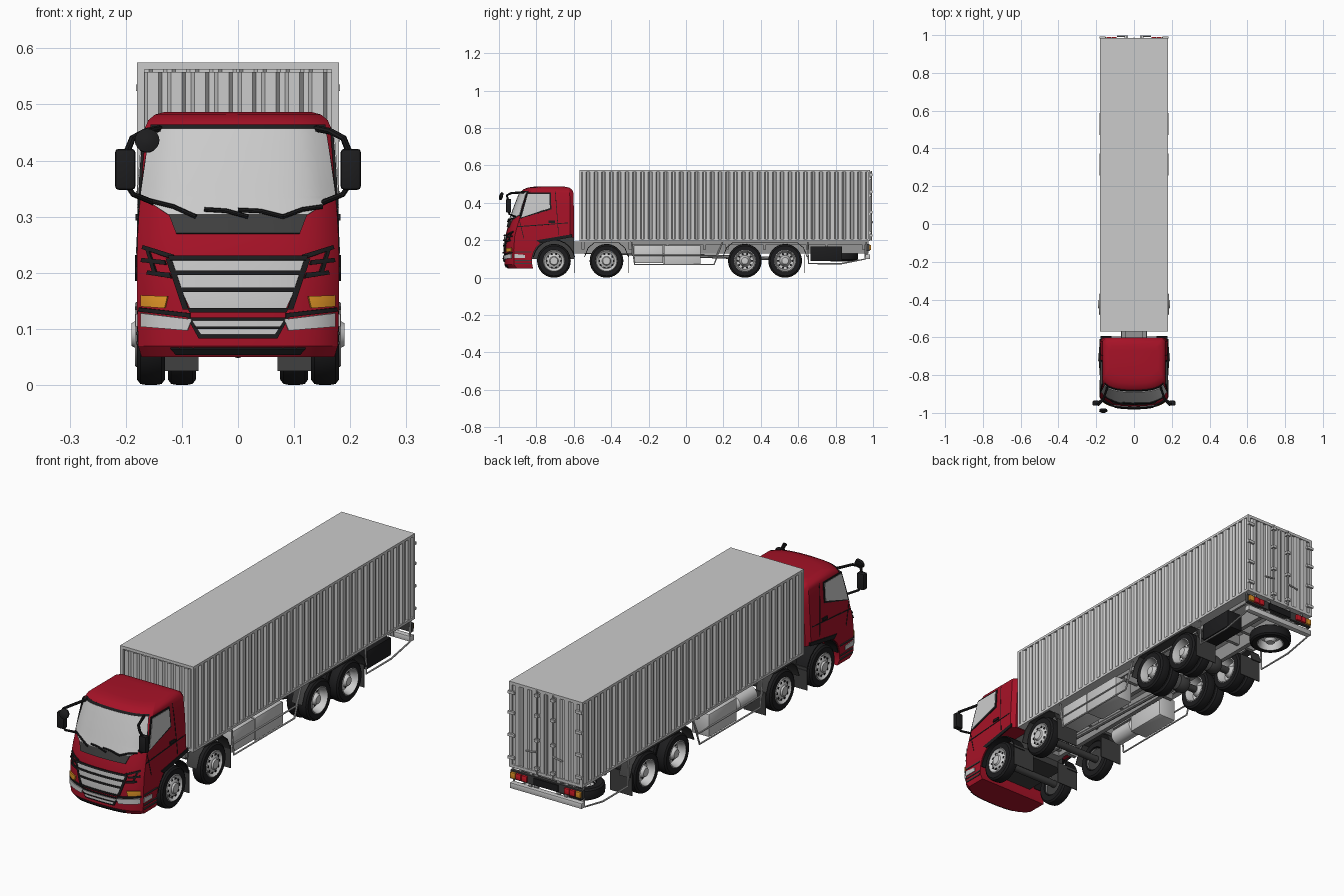
import bpy, bmesh, math
from mathutils import Vector, Matrix

if "Cube" in bpy.data.objects:
    bpy.data.objects.remove(bpy.data.objects["Cube"])

def mat(name, r, g, b):
    m = bpy.data.materials.new(name)
    m.diffuse_color = (r, g, b, 1)
    m.use_nodes = True
    m.node_tree.nodes["Principled BSDF"].inputs["Base Color"].default_value = m.diffuse_color
    return m

RED, BLACK = mat("red_paint", .38, .006, .02), mat("black", .012, .012, .013)
DARK, GLASS = mat("dark_grey", .05, .05, .05), mat("glass", .85, .86, .86)
AMBER, LAMP = mat("amber", .75, .3, .02), mat("red_lamp", .65, .01, .02)
CHASSIS = mat("chassis_grey", .3, .3, .3)

def finish(name, bm, m=None, solid=0):
    bmesh.ops.recalc_face_normals(bm, faces=bm.faces)
    me = bpy.data.meshes.new(name)
    bm.to_mesh(me)
    bm.free()
    o = bpy.data.objects.new(name, me)
    bpy.context.collection.objects.link(o)
    if m: me.materials.append(m)
    if solid:
        k = o.modifiers.new("solid", 'SOLIDIFY')
        k.thickness, k.offset = solid, 0
    return o

def box(name, x, y, z, m=None, bevel=0):
    bm = bmesh.new()
    bmesh.ops.create_cube(bm, size=1)
    for v in bm.verts:
        v.co = [(a + b) / 2 + c * abs(b - a) for c, (a, b) in zip(v.co, (x, y, z))]
    if bevel: bmesh.ops.bevel(bm, geom=bm.edges[:], offset=bevel, segments=2, profile=.5, affect='EDGES')
    return finish(name, bm, m)

def tube(name, pts, r, m=None):
    c = bpy.data.curves.new(name, 'CURVE')
    c.dimensions, c.bevel_depth, c.bevel_resolution, c.use_fill_caps = '3D', r, 2, True
    s = c.splines.new('POLY')
    s.points.add(len(pts) - 1)
    for p, q in zip(s.points, pts): p.co = (*q, 1)
    o = bpy.data.objects.new(name, c)
    bpy.context.collection.objects.link(o)
    if m: c.materials.append(m)
    return o

def lathe(name, prof, at, d=(1, 0, 0), m=None, n=40):
    # prof holds (axial, radius), spun about direction d
    bm = bmesh.new()
    rot = Vector((0, 0, 1)).rotation_difference(Vector(d)).to_matrix()
    rings = [[bm.verts.new(rot @ Vector((r * math.cos(i * math.tau / n), r * math.sin(i * math.tau / n), h)) + Vector(at))
              for i in range(n)] for h, r in prof]
    for a, b in zip(rings, rings[1:]):
        for i in range(n): bm.faces.new((a[i], a[i - 1], b[i - 1], b[i]))
    bmesh.ops.remove_doubles(bm, verts=bm.verts[:], dist=1e-5)
    return finish(name, bm, m)

def sheet(name, pts, d, m=None, solid=0):
    # open path swept along d
    bm = bmesh.new()
    rows = [(bm.verts.new(p), bm.verts.new(Vector(p) + Vector(d))) for p in pts]
    for a, b in zip(rows, rows[1:]): bm.faces.new((a[0], b[0], b[1], a[1]))
    return finish(name, bm, m, solid)

# Cab shell: stacked plan outlines (z, front y, back y, half width)
LEV = [(.05, -.955, -.605, .172), (.07, -.97, -.602, .178), (.15, -.971, -.6, .18), (.22, -.966, -.6, .18),
       (.265, -.955, -.6, .179), (.3, -.945, -.6, .177), (.38, -.916, -.6, .173), (.455, -.887, -.602, .167),
       (.472, -.87, -.61, .16), (.482, -.845, -.625, .148), (.487, -.81, -.65, .13)]

def level(z):
    z = min(max(z, LEV[0][0]), LEV[-1][0])
    for a, b in zip(LEV, LEV[1:]):
        if z <= b[0]:
            t = (z - a[0]) / (b[0] - a[0])
            return [p + (q - p) * t for p, q in zip(a, b)]

def front(x, z):
    _, yf, _, w = level(z)
    t = min(1, abs(x) / w)
    return yf + .02 * t**2 + .03 * t**6

bm = bmesh.new()
rings = []
for z, yf, yb, w in LEV:
    xs = [w * math.sin((i / 10 - 1) * math.pi / 2) for i in range(21)]
    pts = [(x, front(x, z)) for x in xs] + [(w, yb - .02), (w - .015, yb), (.015 - w, yb), (-w, yb - .02)]
    rings.append([bm.verts.new((x, y, z)) for x, y in pts])
for a, b in zip(rings, rings[1:]):
    for i in range(len(a)): bm.faces.new((a[i - 1], a[i], b[i], b[i - 1]))
bm.faces.new(rings[0]); bm.faces.new(rings[-1])
cab = finish("cab_shell", bm, RED)
cuts = [lathe("arch_cutter", [(-.3, 0), (-.3, .118), (.3, .118), (.3, 0)], (0, -.706, .09)),
        box("sill_cutter", (-.3, .3), (-.72, -.5), (-.1, .215))]
bpy.context.view_layer.objects.active = cab
for c in cuts:
    k = cab.modifiers.new("cut", 'BOOLEAN')
    k.operation, k.solver, k.object = 'DIFFERENCE', 'EXACT', c
    bpy.ops.object.modifier_apply(modifier=k.name)
    bpy.data.objects.remove(c)

def patch(name, q, m=None, side=0, off=.001, th=.006, n=14):
    # quad (a, z) projected on the cab front, or on a side when side is +-1
    bm = bmesh.new()
    k = 6
    c = [Vector(p) for p in q]
    g = []
    for j in range(k + 1):
        row = []
        for i in range(n + 1):
            a, z = c[0].lerp(c[1], i / n).lerp(c[3].lerp(c[2], i / n), j / k)
            row.append(bm.verts.new((side * (level(z)[3] + off), a, z) if side else (a, front(a, z) - off, z)))
        g.append(row)
    for j in range(k):
        for i in range(n): bm.faces.new((g[j][i], g[j][i + 1], g[j + 1][i + 1], g[j + 1][i]))
    return finish(name, bm, m, th)

def band(name, zt, wt, zb, wb, m=None, off=.001):
    patch(name, [(-wt, zt), (wt, zt), (wb, zb), (-wb, zb)], m, 0, off)

# Windscreen, cowl and grille
band("windscreen_seal", .463, .154, .33, .175, BLACK, 0)
band("windscreen", .456, .155, .335, .172, GLASS, .002)
band("windscreen_lower", .335, .172, .302, .122, GLASS, .002)
band("cowl", .304, .123, .27, .11, DARK, .003)
band("grille_panel", .222, .125, .135, .085, None, .003)
for i, (z, w) in enumerate([(.226, .125), (.2, .115), (.17, .105), (.133, .09)]):
    band(f"grille_bar_{i}", z + .004, w, z - .004, w - .004, BLACK, .007)
band("lower_grille_frame", .12, .09, .083, .07, BLACK, .002)
band("lower_grille", .115, .082, .09, .066, None, .005)
band("grille_split", .104, .078, .1, .074, BLACK, .008)
band("bumper_lip", .066, .12, .055, .11, BLACK, .001)
for s in (1, -1):
    def fp(name, q, m, off=.003): patch(name, [(s * a, z) for a, z in q], m, 0, off)
    fp("grille_chevron", [(.115, .232), (.168, .249), (.17, .242), (.11, .222)], BLACK)
    fp("grille_edge", [(.118, .225), (.128, .225), (.098, .135), (.088, .135)], BLACK, .005)
    fp("intake_upper", [(.13, .222), (.17, .226), (.172, .219), (.128, .214)], BLACK)
    fp("intake_lower", [(.122, .2), (.16, .204), (.162, .197), (.118, .19)], BLACK)
    fp("intake_post", [(.158, .24), (.163, .24), (.15, .195), (.143, .195)], BLACK)
    fp("turn_signal", [(.125, .158), (.172, .16), (.172, .14), (.13, .137)], AMBER)
    fp("bumper_line", [(.085, .128), (.175, .138), (.176, .131), (.085, .12)], BLACK)
    fp("headlight", [(.082, .117), (.172, .128), (.172, .104), (.09, .097)], GLASS, .004)
    # Side glass, door seams, handle, corner trim and steps
    def sp(name, q, m, off=.001): patch(name, q, m, s, off, .005)
    sp("side_window_seal", [(-.85, .455), (-.722, .455), (-.72, .365), (-.89, .315)], BLACK, 0)
    sp("side_window", [(-.845, .448), (-.73, .448), (-.728, .372), (-.88, .322)], GLASS, .002)
    sp("door_seam_rear", [(-.7, .46), (-.697, .46), (-.68, .23), (-.683, .23)], BLACK, -.001)
    sp("door_seam_front", [(-.893, .31), (-.89, .31), (-.865, .21), (-.868, .21)], BLACK, -.001)
    sp("door_crease", [(-.9, .275), (-.63, .295), (-.63, .291), (-.9, .27)], BLACK, -.001)
    sp("door_handle", [(-.735, .305), (-.7, .305), (-.7, .293), (-.735, .293)], BLACK, .003)
    sp("arch_trim", [(-.8, .2), (-.61, .232), (-.61, .217), (-.78, .185)], BLACK)
    sp("corner_lamp", [(-.918, .127), (-.86, .122), (-.86, .104), (-.918, .104)], GLASS)
    for z in (.14, .095, .078): sp("step", [(-.915, z), (-.825, z), (-.825, z - .006), (-.915, z - .006)], DARK)
    # Mirrors
    box("mirror", (s * .183, s * .219), (-.962, -.935), (.348, .421), BLACK, .006)
    tube("mirror_arm_upper", [(s * .14, front(.14, .457), .457), (s * .165, -.935, .452), (s * .188, -.958, .44), (s * .2, -.95, .41)], .006, BLACK)
    tube("mirror_arm_lower", [(s * .2, -.95, .36), (s * .187, -.945, .34), (s * .15, front(.15, .325), .325)], .005, BLACK)
lathe("round_mirror", [(0, 0), (.004, .02), (.014, .022), (.02, .012), (.022, 0)], (-.162, -.978, .432), (0, -1, .3), BLACK, 20)
for a, b in [((-.075, .3), (-.155, .328)), ((.018, .3), (-.06, .313)), ((.08, .3), (0, .312)), ((.08, .3), (.15, .318))]:
    tube("wiper", [(x, front(x, z) - .008, z) for x, z in (a, ((a[0] + b[0]) / 2, (a[1] + b[1]) / 2 + .004), b)], .004, BLACK)
box("engine_block", (-.1, .1), (-.93, -.6), (.1, .25), DARK)
box("cab_rear_mount", (-.07, .07), (-.61, -.56), (.13, .185), CHASSIS)

# Cargo box: frame, roof, floor and corrugated walls
Y0, Y1, Z0, Z1, W = -.57, .985, .195, .575, .18
box("cargo_roof", (-W, W), (Y0, Y1), (.568, Z1))
box("cargo_floor", (-.175, .175), (Y0 + .005, Y1 - .005), (Z0, .205))

def ridges(a, b, pitch, d):
    n = round((b - a) / pitch)
    p = (b - a) / n
    return [(a + p * (i + f), h) for i in range(n) for f, h in ((.0, 0), (.15, d), (.62, d), (.77, 0))] + [(b, 0)]

for s in (1, -1):
    sheet("side_wall", [(s * (W - .01 + h), y, .2) for y, h in ridges(Y0 + .01, Y1 - .01, .041, .009)], (0, 0, .37))
    for z in (Z0, Z1 - .011): box("side_rail", (s * .168, s * W), (Y0, Y1), (z, z + .011))
    for y in (Y0, Y1 - .012): box("corner_post", (s * .167, s * W), (y, y + .012), (Z0, Z1))
    # Rear doors with hinges, locking rods and handles
    sheet("rear_door", [(s * x, Y1 - .009 + h, .207) for x, h in ridges(.003, .168, .041, .007)], (0, 0, .357))
    tube("lock_rod", [(s * .04, .99, .2), (s * .04, .99, .57)], .004)
    for z in (.225, .35, .46, .55): box("rod_bracket", (s * .031, s * .049), (.982, .998), (z - .006, z + .006))
    tube("lock_handle", [(s * .04, .995, .3), (s * .09, .995, .293)], .004)
    for z in (.24, .34, .44, .53): box("door_hinge", (s * .15, s * .182), (.983, .993), (z - .006, z + .006))
sheet("front_wall", [(x, Y0 + .012 - h, .2) for x, h in ridges(-.168, .168, .042, .009)], (0, 0, .358))
for y in (Y0, Y1 - .012):
    for z in (Z0, Z1 - .013): box("end_rail", (-W, W), (y, y + .012), (z, z + .013))
box("door_gap_strip", (-.003, .003), (.975, .988), (.205, .565))

# Wheels
TYRE = [(-.025, .055), (-.025, .08), (-.019, .088), (-.008, .09), (.008, .09), (.019, .088), (.025, .08), (.025, .055), (0, .05), (-.025, .055)]
RIM_OUT = [(-.02, .05), (.026, .058), (.029, .055), (.022, .05), (.018, .042), (.026, .032), (.028, .024), (.035, .02), (.035, 0)]
RIM_DEEP = [(-.02, .05), (.026, .058), (.028, .055), (.015, .05), (-.008, .046), (-.01, .03), (.012, .024), (.02, .018), (.022, 0)]

def wheel(s, x, y, rim):
    d = (s, 0, 0)
    lathe("tyre", TYRE, (s * x, y, .09), d, BLACK)
    lathe("rim", rim, (s * x, y, .09), d, None, 32)
    lathe("rim_back", [(-.012, .054), (-.012, 0)], (s * x, y, .09), d, DARK, 24)
    h = .0235 if rim is RIM_OUT else -.007
    for i in range(10):
        a = i * math.tau / 10
        lathe("rim_hole", [(h, .006), (h + .001, .006), (h + .001, 0)], (s * x, y + .038 * math.cos(a), .09 + .038 * math.sin(a)), d, BLACK, 8)

for s in (1, -1):
    for y in (-.706, -.425): wheel(s, .155, y, RIM_OUT)
    for y in (.315, .53):
        wheel(s, .155, y, RIM_DEEP)
        lathe("inner_tyre", TYRE, (s * .1, y, .09), (s, 0, 0), BLACK)
        lathe("inner_rim", RIM_DEEP, (s * .1, y, .09), (-s, 0, 0), None, 24)
    # Mudguards and flaps
    arc = [(s * .12, -.706 + .112 * math.cos(a), .09 + .112 * math.sin(a)) for a in [math.radians(10 + 16 * i) for i in range(11)]]
    sheet("cab_mudguard", arc, (s * .058, 0, 0), BLACK, .005)
    for a, b in ((-.425, -.425), (.315, .53)):
        prof = [(a - .118, .11), (a - .098, .16), (a - .065, .187), (b + .065, .187), (b + .098, .16), (b + .118, .11)]
        sheet("mudguard", [(s * .125, y, z) for y, z in prof], (s * .053, 0, 0), DARK, .004)
    for y in (-.597, -.306, .632): box("mud_flap", (s * .07, s * .178), (y - .002, y + .002), (.025, .125), DARK)
    # Chassis rails, underrun guards
    box("chassis_rail", (s * .045, s * .065), (-.9, .975), (.13, .193), CHASSIS)
    box("subframe_rail", (s * .125, s * .135), (-.3, .975), (.178, .196), CHASSIS)
    for z in (.07, .12):
        e = .012 if z > .1 else 0
        tube("side_guard", [(s * .172, -.29, .19), (s * .172, -.275 - e, z), (s * .172, .15 + e, z), (s * .172, .195, .19)], .004)
    tube("rear_side_guard", [(s * .172, .65, .19), (s * .172, .655, .075), (s * .172, .83, .075), (s * .172, .96, .1), (s * .172, .965, .19)], .004)
    # Tail lamps
    for x0, m in ((.092, LAMP), (.12, LAMP), (.148, AMBER)):
        box("tail_lamp", (s * x0, s * (x0 + .025)), (.975, .99), (.148, .174), m, .002)
    box("bumper_bracket", (s * .08, s * .095), (.955, .97), (.105, .18), CHASSIS)

# Axles, cross members, rear bar
for y in (-.706, -.425, .315, .53):
    lathe("axle", [(-.15, 0), (-.15, .016), (.15, .016), (.15, 0)], (0, y, .09), m=DARK, n=16)
    if y > 0: lathe("differential", [(-.04, .01), (-.025, .035), (0, .042), (.025, .035), (.04, .01)], (0, y, .09), m=DARK, n=20)
tube("drive_shaft", [(0, -.6, .14), (0, .53, .1)], .01, CHASSIS)
for y in (-.55, -.3, -.1, .1, .22, .42, .65, .75, .95): box("cross_member", (-.13, .13), (y - .008, y + .008), (.15, .193), CHASSIS)
box("tail_lamp_bar", (-.178, .178), (.965, .98), (.142, .18), DARK)
box("plate_panel", (-.06, .06), (.975, .985), (.145, .175), BLACK)
box("rear_bumper", (-.177, .177), (.96, .985), (.1, .125), None, .003)

# Equipment under the cargo box
box("storage_box_front", (.08, .168), (-.28, -.122), (.078, .172), None, .004)
box("storage_box_rear", (.08, .168), (-.118, .078), (.07, .172), None, .004)
box("fuel_tank", (-.168, -.08), (-.12, .078), (.07, .172), None, .006)
lathe("air_tank", [(-.075, 0), (-.072, .025), (-.06, .036), (.06, .036), (.072, .025), (.075, 0)], (-.13, -.205, .125), (0, 1, 0))
box("tool_box", (.09, .168), (.665, .835), (.088, .168), BLACK, .003)
lathe("spare_tyre", TYRE, (-.075, .83, .115), (0, 0, 1), BLACK)
lathe("spare_rim", RIM_DEEP, (-.075, .83, .115), (0, 0, -1), None, 24)

# Apply modifiers and smooth with sharp edges kept
bpy.ops.object.select_all(action='SELECT')
bpy.context.view_layer.objects.active = cab
bpy.ops.object.convert(target='MESH')
bpy.ops.object.shade_smooth_by_angle(angle=math.radians(32))
